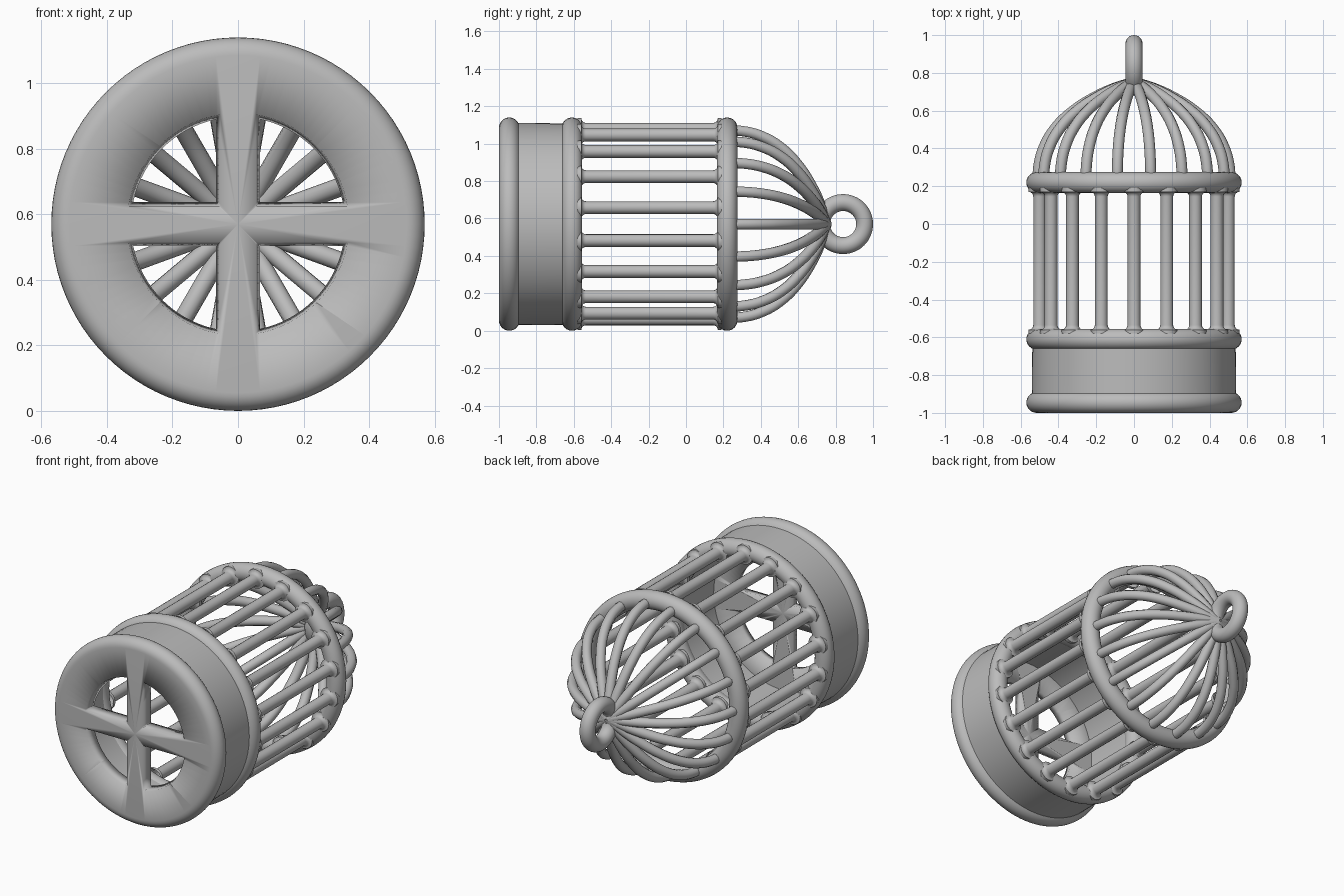
import bpy, bmesh
from math import pi, sin, cos, radians
from mathutils import Matrix, Vector

cube = bpy.data.objects.get("Cube")
if cube:
    bpy.data.objects.remove(cube, do_unlink=True)

AXIS_Z = 0.57      # height of the cage's long axis
RING_R = 0.515     # centre radius of the hoops
TUBE = 0.055       # hoop thickness radius
BARS = 18

grey = bpy.data.materials.new("plain_grey")
grey.use_nodes = True
GREY = (0.50, 0.50, 0.50, 1)
grey.diffuse_color = GREY
grey.node_tree.nodes["Principled BSDF"].inputs["Base Color"].default_value = GREY


def finish(name, bm, angle=35):
    bmesh.ops.recalc_face_normals(bm, faces=bm.faces)
    mesh = bpy.data.meshes.new(name)
    bm.to_mesh(mesh)
    bm.free()
    ob = bpy.data.objects.new(name, mesh)
    bpy.context.collection.objects.link(ob)
    mesh.materials.append(grey)
    bpy.ops.object.select_all(action='DESELECT')
    ob.select_set(True)
    bpy.context.view_layer.objects.active = ob
    bpy.ops.object.shade_smooth_by_angle(angle=radians(angle))
    return ob


def lathe(bm, profile, steps, matrix, closed=False):
    """Spin (radius, y) points around the local y axis."""
    pts = list(profile) + ([profile[0]] if closed else [])
    verts = [bm.verts.new((r, y, 0)) for r, y in pts]
    edges = [bm.edges.new(pair) for pair in zip(verts, verts[1:])]
    spun = bmesh.ops.spin(bm, geom=verts + edges, cent=(0, 0, 0), axis=(0, 1, 0),
                          angle=2 * pi, steps=steps, use_duplicate=False)
    done = set(verts) | {v for v in spun["geom_last"] if isinstance(v, bmesh.types.BMVert)}
    todo = list(done)
    while todo:
        for e in todo.pop().link_edges:
            for v in e.verts:
                if v not in done:
                    done.add(v)
                    todo.append(v)
    bmesh.ops.transform(bm, matrix=matrix, verts=list(done))
    bmesh.ops.remove_doubles(bm, verts=list(done), dist=0.0002)


def arc(cr, cy, rad, start, end, n):
    angles = [radians(start + (end - start) * i / n) for i in range(n + 1)]
    return [(cr + rad * cos(a), cy + rad * sin(a)) for a in angles]


def torus(name, major, minor, matrix):
    bm = bmesh.new()
    lathe(bm, arc(major, 0, minor, 0, 345, 23), 96, matrix, closed=True)
    return finish(name, bm, 60)


def at(x, y, z):
    return Matrix.Translation((x, y, z))


# Base cup: rounded rim, side wall and hollow inside
bm = bmesh.new()
cup = ([(0, -1)] + arc(RING_R, -0.945, TUBE, -90, 62, 12)
       + [(0.538, -0.61), (0.47, -0.61), (0.47, -0.94), (0, -0.94)])
lathe(bm, cup, 96, at(0, 0, AXIS_Z))
base = finish("base_cup", bm)

# Four tapered quarter-round windows cut through the floor
bm = bmesh.new()
for q in range(4):
    loops = []
    for y, inset in ((-1.0 - 0.02, -0.004), (-0.92, 0.016)):
        gap, rad = 0.055 + inset, 0.339 - inset
        a0 = math_a = None
        n = 16
        start = Vector((gap, (rad ** 2 - gap ** 2) ** 0.5)).angle(Vector((1, 0)))
        end = pi / 2 - start
        pts = [(gap, gap)] + [(rad * cos(end + (start - end) * i / n),
                               rad * sin(end + (start - end) * i / n)) for i in range(n + 1)]
        turn = Matrix.Rotation(q * pi / 2, 4, 'Y')
        loops.append([bm.verts.new(at(0, 0, AXIS_Z) @ turn @ Vector((x, y, z))) for x, z in pts])
    a, b = loops
    bm.faces.new(a)
    bm.faces.new(b)
    for i in range(len(a)):
        j = (i + 1) % len(a)
        bm.faces.new((a[i], a[j], b[j], b[i]))
cutter = finish("window_cutter", bm)
cutter.hide_render = True
cut = base.modifiers.new("windows", 'BOOLEAN')
cut.operation, cut.solver, cut.object = 'DIFFERENCE', 'EXACT', cutter
bpy.context.view_layer.objects.active = base
bpy.ops.object.modifier_apply(modifier=cut.name)
bpy.data.objects.remove(cutter, do_unlink=True)

# Hoops at both ends of the straight bars
torus("lower_hoop", RING_R, TUBE, at(0, -0.61, AXIS_Z))
torus("upper_hoop", RING_R, TUBE, at(0, 0.22, AXIS_Z))

# Straight bars, flared where they meet the hoops
bm = bmesh.new()
flare = 0.025
bar = ([(0.059, -0.58)] + arc(0.034 + flare, -0.56 + flare, flare, 270, 180, 5)
       + arc(0.034 + flare, 0.17 - flare, flare, 180, 90, 5) + [(0.059, 0.19)])
for i in range(BARS):
    a = pi / 2 + 2 * pi * i / BARS
    lathe(bm, bar, 16, at(0.507 * cos(a), 0, AXIS_Z + 0.507 * sin(a)))
finish("straight_bars", bm, 60)

# Domed bars, staggered between the straight ones
curve = bpy.data.curves.new("dome_bars", 'CURVE')
curve.dimensions = '3D'
curve.bevel_depth = 0.029
curve.bevel_resolution = 3
curve.use_fill_caps = True
path = [(0.507, 0.22), (0.505, 0.30), (0.475, 0.41), (0.41, 0.515),
        (0.32, 0.60), (0.21, 0.67), (0.10, 0.72), (0.0, 0.75)]
for i in range(BARS):
    a = 2 * pi * i / BARS
    s = curve.splines.new('BEZIER')
    s.resolution_u = 5
    s.bezier_points.add(len(path) - 1)
    for p, (r, y) in zip(s.bezier_points, path):
        p.co = (r * cos(a), y, AXIS_Z + r * sin(a))
        p.handle_left_type = p.handle_right_type = 'AUTO'
dome = bpy.data.objects.new("dome_bars", curve)
bpy.context.collection.objects.link(dome)
curve.materials.append(grey)
bpy.ops.object.select_all(action='DESELECT')
dome.select_set(True)
bpy.context.view_layer.objects.active = dome
bpy.ops.object.convert(target='MESH')
bpy.ops.object.shade_smooth_by_angle(angle=radians(60))

# Hanging loop at the tip of the dome
torus("hanging_loop", 0.115, 0.045, at(0, 0.84, AXIS_Z) @ Matrix.Rotation(pi / 2, 4, 'Z'))
